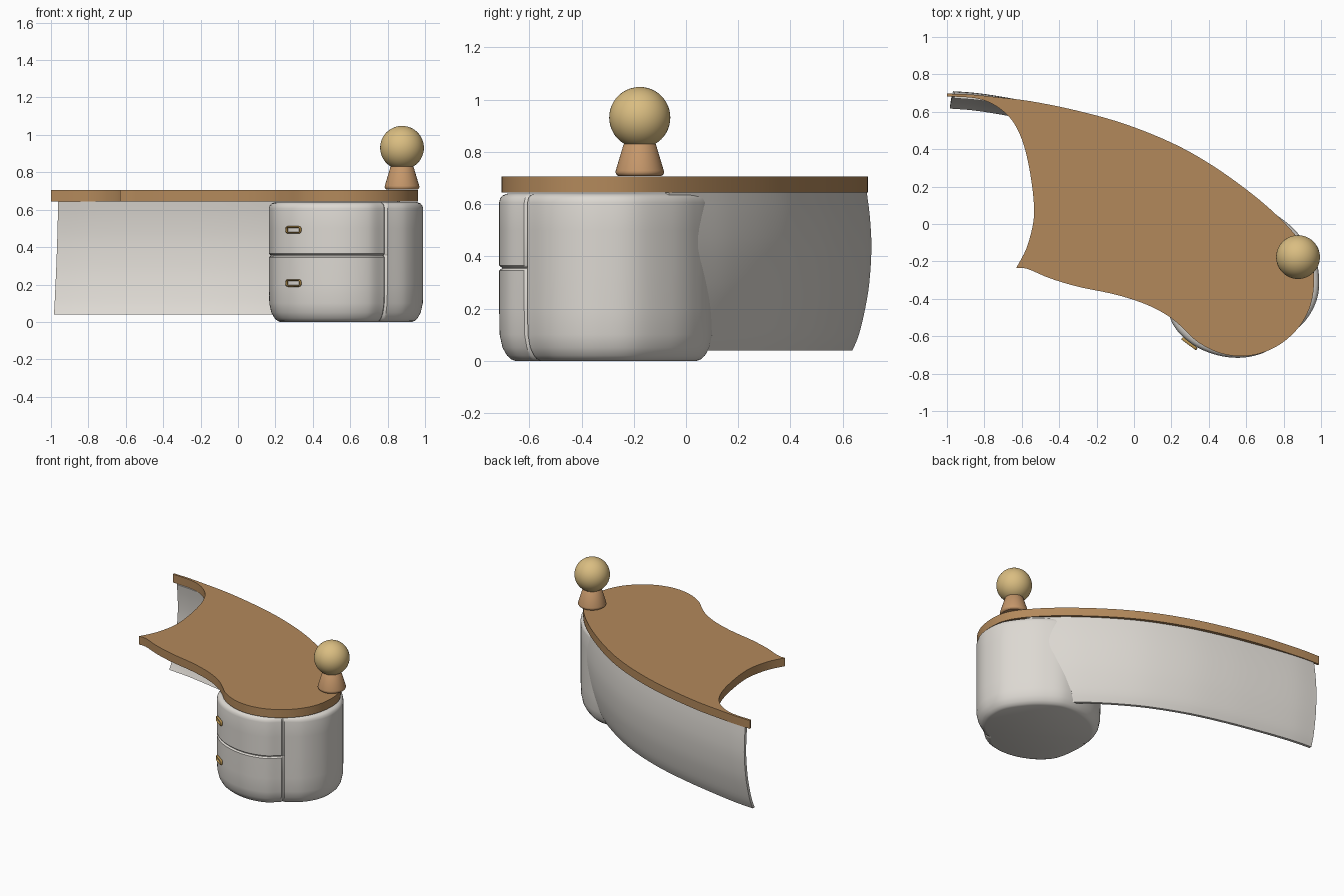
import bpy, bmesh, math
from mathutils import Vector

if "Cube" in bpy.data.objects:
    bpy.data.objects.remove(bpy.data.objects["Cube"])


def material(name, rgb):
    m = bpy.data.materials.new(name)
    m.diffuse_color = (*rgb, 1)
    m.use_nodes = True
    m.node_tree.nodes["Principled BSDF"].inputs["Base Color"].default_value = m.diffuse_color
    return m


WOOD = material("brown wood", (0.45, 0.25, 0.105))
WHITE = material("warm white", (0.72, 0.69, 0.645))
CONE = material("light wood", (0.56, 0.31, 0.145))
GLOBE = material("pale gold", (0.70, 0.51, 0.22))
BRASS = material("brass", (0.50, 0.30, 0.08))


def spline(pts, steps, closed=False):
    """Smooth 2D path through the points."""
    p = [Vector(q) for q in pts]
    n = len(p)
    get = (lambda i: p[i % n]) if closed else (lambda i: p[max(0, min(n - 1, i))])
    out = []
    for i in range(n if closed else n - 1):
        a, b, c, d = (get(i + k) for k in (-1, 0, 1, 2))
        for s in range(steps):
            t = s / steps
            out.append(0.5 * (2 * b + (c - a) * t + (2 * a - 5 * b + 4 * c - d) * t ** 2
                              + (3 * b - a - 3 * c + d) * t ** 3))
    if not closed:
        out.append(p[-1].copy())
    return out


def left_normals(path, closed=False):
    n = len(path)
    res = []
    for i in range(n):
        a = path[(i - 1) % n] if closed else path[max(0, i - 1)]
        b = path[(i + 1) % n] if closed else path[min(n - 1, i + 1)]
        t = (b - a).normalized()
        res.append(Vector((-t.y, t.x)))
    return res


def finish(obj, mat, angle=35):
    obj.data.materials.append(mat)
    bpy.ops.object.select_all(action='DESELECT')
    obj.select_set(True)
    bpy.context.view_layer.objects.active = obj
    bpy.ops.object.shade_smooth_by_angle(angle=math.radians(angle))
    return obj


def loft(name, rings, mat, angle=35):
    """Skin closed rings of equal length and cap both ends."""
    bm = bmesh.new()
    vs = [[bm.verts.new(p) for p in r] for r in rings]
    n = len(vs[0])
    for a, b in zip(vs, vs[1:]):
        for i in range(n):
            j = (i + 1) % n
            bm.faces.new((a[i], a[j], b[j], b[i]))
    bm.faces.new(vs[0])
    bm.faces.new(vs[-1])
    bmesh.ops.recalc_face_normals(bm, faces=bm.faces)
    me = bpy.data.meshes.new(name)
    bm.to_mesh(me)
    bm.free()
    obj = bpy.data.objects.new(name, me)
    bpy.context.collection.objects.link(obj)
    return finish(obj, mat, angle)


# Desktop: freeform slab with a long hooked back corner
outer = [(-1, 0.697), (-0.88, 0.693), (-0.75, 0.68), (-0.55, 0.656), (-0.3, 0.605),
         (-0.05, 0.535), (0.2, 0.435), (0.4, 0.325), (0.6, 0.185), (0.76, 0.05),
         (0.88, -0.08), (0.945, -0.19), (0.963, -0.3), (0.945, -0.43), (0.89, -0.54),
         (0.8, -0.63), (0.69, -0.687), (0.57, -0.707), (0.45, -0.687), (0.34, -0.63),
         (0.26, -0.555), (0.18, -0.49), (0.06, -0.428), (-0.1, -0.377), (-0.3, -0.335),
         (-0.45, -0.29), (-0.57, -0.24), (-0.63, -0.235)]
inner = [(-0.63, -0.235), (-0.575, -0.13), (-0.54, 0), (-0.535, 0.1), (-0.55, 0.24),
         (-0.58, 0.39), (-0.62, 0.5), (-0.67, 0.575), (-0.75, 0.638), (-0.85, 0.673),
         (-1, 0.682)]
outline = spline(outer, 5) + spline(inner, 5)[1:]
loft("desktop", [[(p.x, p.y, z) for p in outline] for z in (0.645, 0.705)], WOOD)

# Back panel: bowed section swept along the rear edge
path = spline([(-0.96, 0.692), (-0.8, 0.678), (-0.55, 0.635), (-0.3, 0.582),
               (-0.05, 0.512), (0.2, 0.412), (0.4, 0.302), (0.6, 0.165),
               (0.75, 0.04), (0.865, -0.065)], 6)
section = spline([(-0.055, 0.04), (-0.03, 0.1), (-0.006, 0.2), (0.01, 0.3),
                  (0.018, 0.43), (0.012, 0.55), (0, 0.645)], 3)
section += [Vector((s.x - 0.02, s.y)) for s in reversed(section)]
loft("back_panel",
     [[(p.x + n.x * s.x - 0.02 * (1 - s.y / 0.645), p.y + n.y * s.x, s.y) for s in section]
      for p, n in zip(path, left_normals(path))], WHITE)

# Drawer pedestal: rounded body with grooves around the two drawers
foot = spline([(0.17, -0.38), (0.205, -0.53), (0.3, -0.635), (0.43, -0.697),
               (0.57, -0.715), (0.7, -0.685), (0.79, -0.613), (0.9, -0.535), (0.968, -0.43),
               (0.99, -0.32), (0.97, -0.19), (0.88, -0.055), (0.78, 0.035), (0.66, 0.095),
               (0.5, 0.095), (0.33, 0.03), (0.21, -0.1), (0.17, -0.24)], 12, True)
normals = left_normals(foot, True)
SEAM_A, SEAM_B = 6 * 12, 17 * 12          # where the drawer fronts begin and end
levels = [(0, 0.06), (0.006, 0.045), (0.02, 0.03), (0.05, 0.013), (0.1, 0.002), (0.2, 0),
          (0.345, 0), (0.35, 0.004), (0.353, 0.011), (0.357, 0.011), (0.36, 0.004), (0.365, 0),
          (0.5, 0), (0.605, 0), (0.622, 0.004), (0.633, 0.014), (0.64, 0.032)]
rings = []
for z, inset in levels:
    ring = []
    for i, (p, n) in enumerate(zip(foot, normals)):
        groove = 0.34 < z < 0.37
        d = inset
        if groove and SEAM_A < i < SEAM_B:
            d = 0
        if i in (SEAM_A, SEAM_B):
            d += 0.011
        ring.append((p.x + n.x * d, p.y + n.y * d, z))
    rings.append(ring)
loft("drawer_pedestal", rings, WHITE)

# Drawer handles: rounded brass loops lying on the drawer faces
k = 2 * 12
tangent = Vector((-normals[k].y, normals[k].x, 0))
out = Vector((-normals[k].x, -normals[k].y, 0))
centre = Vector((foot[k].x, foot[k].y, 0)) + out * 0.006
for label, z in (("upper", 0.492), ("lower", 0.208)):
    hoop = []
    for cx, cz, start in ((1, 1, 0), (-1, 1, 90), (-1, -1, 180), (1, -1, 270)):
        for a in (0, 30, 60, 90):
            r = math.radians(start + a)
            hoop.append((cx * 0.036 + 0.009 * math.cos(r), cz * 0.006 + 0.009 * math.sin(r)))
    rings = []
    m = len(hoop)
    for i in range(m + 1):
        u, v = hoop[i % m]
        length = math.hypot(u - math.copysign(0.036, u), v - math.copysign(0.006, v))
        du, dv = (u - math.copysign(0.036, u)) / length, (v - math.copysign(0.006, v)) / length
        ring = []
        for q in range(8):
            a = q * math.pi / 4
            w = 0.005 * math.cos(a)
            ring.append(centre + tangent * (u + du * w) + out * 0.008 * math.sin(a)
                        + Vector((0, 0, z + v + dv * w)))
        rings.append(ring)
    loft(label + "_drawer_handle", rings, BRASS, 60)

# Lamp: tapered wooden base and round globe
LX, LY = 0.877, -0.177
profile = [(0.082, 0.707), (0.089, 0.712), (0.093, 0.72), (0.092, 0.728), (0.062, 0.828),
           (0.058, 0.832)]
loft("lamp_base", [[(LX + r * math.cos(a * math.pi / 24), LY + r * math.sin(a * math.pi / 24), z)
                    for a in range(48)] for r, z in profile], CONE)
bpy.ops.mesh.primitive_uv_sphere_add(segments=48, ring_count=24, radius=0.117,
                                     location=(LX, LY, 0.931))
globe = bpy.context.object
globe.name = "lamp_globe"
finish(globe, GLOBE)
